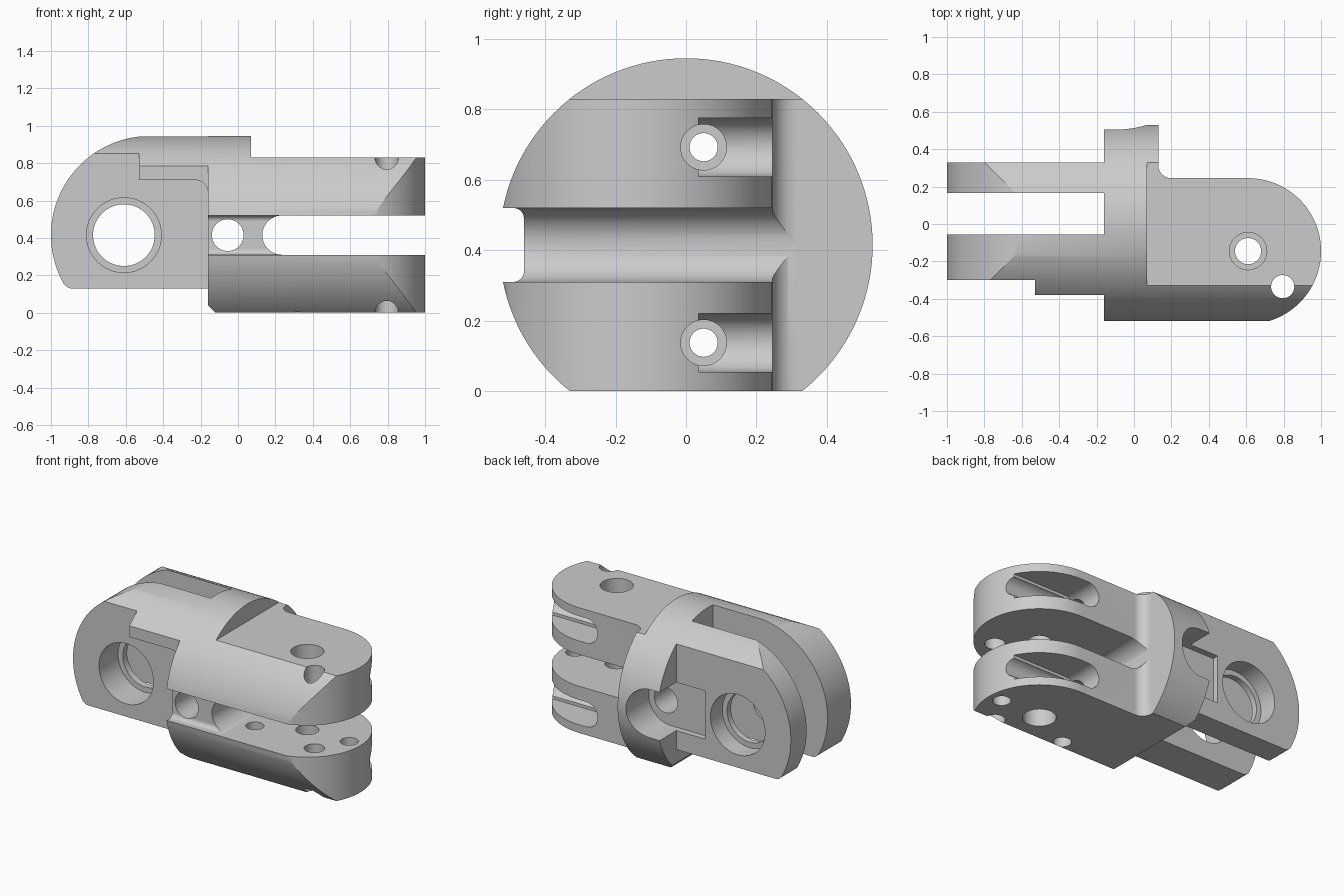
import bpy, bmesh
from math import cos, sin, pi, radians

if "Cube" in bpy.data.objects:
    bpy.data.objects.remove(bpy.data.objects["Cube"])

ZC = 0.415          # height of the main axis
R = 0.53            # body radius
PLACE = {
    'x': lambda a, b, h: (h, a, b),
    'y': lambda a, b, h: (a, h, b),
    'z': lambda a, b, h: (a, b, h),
}


def arc(cx, cy, r, a0, a1, n=24):
    return [(cx + r * cos(radians(a0 + (a1 - a0) * i / n)),
             cy + r * sin(radians(a0 + (a1 - a0) * i / n))) for i in range(n + 1)]


def circle(cx, cy, r, n=48):
    return arc(cx, cy, r, 0, 360, n)[:-1]


def prism(name, pts, axis, lo, hi):
    """Extrude a 2D outline along an axis."""
    bm = bmesh.new()
    f = PLACE[axis]
    low = [bm.verts.new(f(a, b, lo)) for a, b in pts]
    top = [bm.verts.new(f(a, b, hi)) for a, b in pts]
    bm.faces.new(low)
    bm.faces.new(top)
    n = len(pts)
    for i in range(n):
        j = (i + 1) % n
        bm.faces.new((low[i], low[j], top[j], top[i]))
    bmesh.ops.recalc_face_normals(bm, faces=bm.faces)
    me = bpy.data.meshes.new(name)
    bm.to_mesh(me)
    bm.free()
    ob = bpy.data.objects.new(name, me)
    bpy.context.collection.objects.link(ob)
    return ob


# Round bar that everything is machined from
body = prism("hinge_link", circle(0, ZC, R, 128), 'x', -1.05, 1.05)
cutters = []


def machine(pts, axis, lo, hi, op='DIFFERENCE'):
    c = prism("cutter", pts, axis, lo, hi)
    c.hide_render = True
    m = body.modifiers.new("machining", 'BOOLEAN')
    m.operation, m.object, m.solver = op, c, 'EXACT'
    cutters.append(c)


# Side outline: round tab end, lower step, flat prongs
side = (arc(-0.47, ZC, R, 90, 210, 48) + arc(-0.89, 0.17, 0.04, 225, 270, 6)
        + [(-0.16, 0.13), (-0.16, 0.04), (-0.12, 0), (1.1, 0), (1.1, 0.83),
           (0.07, 0.83), (0.07, 1.1), (-0.47, 1.1)])
machine(side, 'y', -1, 1, 'INTERSECT')

# Top outline: two tabs with a gap, collar, filleted shoulder, round prong end
plan = ([(-1.2, 0.33), (-0.16, 0.33), (-0.16, 0.7), (0.13, 0.7)]
        + arc(0.2, 0.315, 0.07, 180, 270, 12)
        + arc(0.61, -0.145, 0.39, 90, -90, 64)
        + [(0.61, -0.7), (-0.16, -0.7), (-0.16, -0.38), (-0.53, -0.38),
           (-0.53, -0.3), (-1.2, -0.3), (-1.2, -0.055), (-0.16, -0.055),
           (-0.16, 0.165), (-1.2, 0.165)])
machine(plan, 'z', -1, 2, 'INTERSECT')

# Relief below the ledge on the front tab
machine([(-0.6, 0.71)] + arc(-0.23, 0.64, 0.07, 90, 0, 10)
        + [(-0.16, 0.05), (-0.6, 0.05)], 'y', -0.8, -0.3)


def slot(x0, z, r, x1):
    return arc(x0, z, r, 90, 270, 32) + [(x1, z - r), (x1, z + r)]


# Fork gap and the shallow groove leading into it
machine(slot(0.235, ZC, 0.105, 1.2), 'y', -1, 1)
machine([(-0.7, 0.52)] + arc(-0.49, 0.49, 0.03, 90, 0, 6)
        + arc(-0.49, 0.34, 0.03, 0, -90, 6) + [(-0.7, 0.31)], 'x', -0.3, 0.3)

# Rear pocket and cross hole through the collar
machine([(-0.37, 0.255)] + arc(-0.09, ZC, 0.16, -90, 90, 32) + [(-0.37, 0.575)],
        'y', 0.29, 0.8)
machine(circle(-0.055, ZC, 0.085), 'y', -1, 1)

# Tab bores with an inner lip
machine(circle(-0.61, ZC, 0.165, 64), 'y', -1, 1)
machine(circle(-0.61, ZC, 0.2, 64), 'y', -1, -0.1)
machine(circle(-0.61, ZC, 0.2, 64), 'y', 0.205, 1)

# Prong pin hole, its counterbores, and the small holes
machine(circle(0.61, -0.145, 0.07), 'z', -1, 2)
machine(circle(0.61, -0.145, 0.1), 'z', 0.70, 2)
machine(circle(0.61, -0.145, 0.1), 'z', -1, 0.13)
machine(circle(0.795, -0.335, 0.062), 'z', -1, 2)
for x, y in ((0.91, -0.135), (0.32, -0.28)):
    machine(circle(x, y, 0.055), 'z', -1, ZC)

# Screw pockets in the back of each prong
for z in (0.1375, 0.6925):
    machine(slot(0.56, z, 0.0825, 1.2), 'y', 0.035, 0.6)
    machine(circle(0.05, z, 0.065), 'x', 0.44, 1.2)
    machine(circle(0.05, z, 0.04), 'x', -0.3, 1.2)

# Bake the machining and remove the cutters
deps = bpy.context.evaluated_depsgraph_get()
result = bpy.data.meshes.new_from_object(body.evaluated_get(deps))
body.modifiers.clear()
body.data = result
for c in cutters:
    bpy.data.objects.remove(c)
bpy.context.view_layer.objects.active = body
body.select_set(True)
bpy.ops.object.shade_smooth_by_angle(angle=radians(25))
